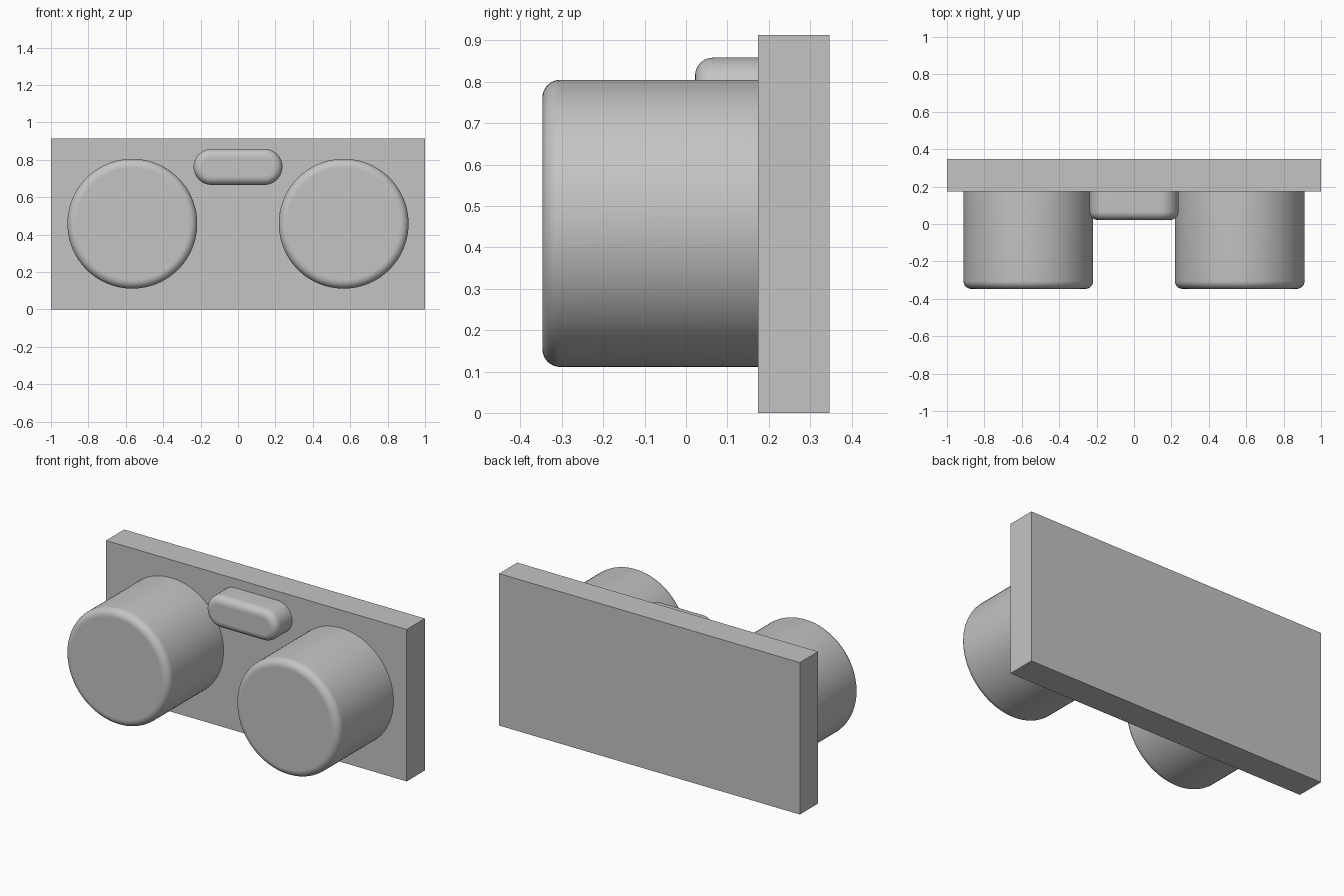
import bpy
import bmesh
import math

cube = bpy.data.objects.get("Cube")
if cube:
    bpy.data.objects.remove(cube, do_unlink=True)

# Single plain grey
grey = bpy.data.materials.new("plain_grey")
grey.use_nodes = True
colour = (0.55, 0.55, 0.55, 1)
grey.diffuse_color = colour
grey.node_tree.nodes["Principled BSDF"].inputs["Base Color"].default_value = colour

PLATE_FRONT, PLATE_BACK = 0.174, 0.347
FILLET = 0.043
FILLET_STEPS = 8


def add_object(name, bm):
    bmesh.ops.recalc_face_normals(bm, faces=bm.faces)
    mesh = bpy.data.meshes.new(name)
    bm.to_mesh(mesh)
    bm.free()
    mesh.materials.append(grey)
    obj = bpy.data.objects.new(name, mesh)
    bpy.context.collection.objects.link(obj)
    return obj


def outline(bm, half_length, radius, x, y, z, segments):
    """Circle, or a rounded slot when half_length is above zero."""
    ring = []
    half = segments // 2
    for side in (1, -1):
        for i in range(half + (half_length > 0)):
            a = -math.pi / 2 + math.pi * i / half
            ring.append(bm.verts.new((x + side * (half_length + radius * math.cos(a)),
                                      y, z + side * radius * math.sin(a))))
    return ring


def rounded_boss(name, x, z, radius, front, half_length=0, segments=96):
    """Boss standing out of the plate, with a filleted front rim."""
    bm = bmesh.new()
    rings = [outline(bm, half_length, radius, x, PLATE_FRONT, z, segments)]
    for i in range(FILLET_STEPS + 1):
        a = math.pi / 2 * i / FILLET_STEPS
        rings.append(outline(bm, half_length, radius - FILLET * (1 - math.cos(a)), x,
                             front + FILLET * (1 - math.sin(a)), z, segments))
    for r, s in zip(rings, rings[1:]):
        for i in range(len(r)):
            j = (i + 1) % len(r)
            bm.faces.new((r[i], r[j], s[j], s[i])).smooth = True
    bm.faces.new(rings[0])
    bm.faces.new(rings[-1])
    return add_object(name, bm)


# Back plate
bm = bmesh.new()
bmesh.ops.create_cube(bm, size=1)
height = 0.913
bmesh.ops.scale(bm, vec=(2, PLATE_BACK - PLATE_FRONT, height), verts=bm.verts)
bmesh.ops.translate(bm, vec=(0, (PLATE_FRONT + PLATE_BACK) / 2, height / 2), verts=bm.verts)
add_object("back_plate", bm)

# Two large round bosses
for side, sign in (("left", 1), ("right", -1)):
    rounded_boss(f"{side}_round_boss", sign * 0.565, 0.458, 0.347, -0.347)

# Small slot-shaped boss between them
rounded_boss("centre_slot_boss", 0, 0.762, 0.0965, 0.022, half_length=0.141, segments=64)
